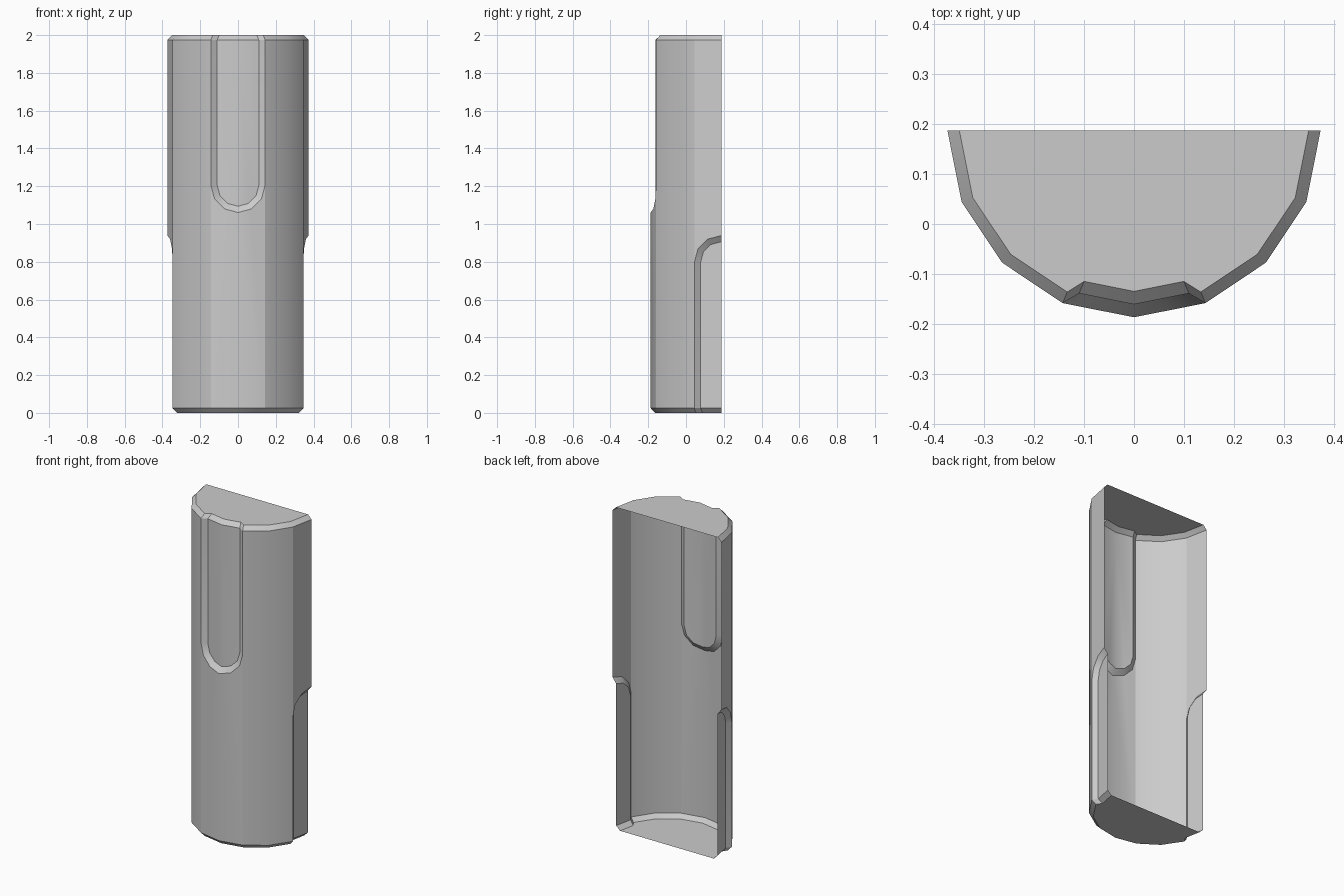
import bpy, bmesh
from math import sin, cos, tan, pi, radians
from mathutils import Vector

if "Cube" in bpy.data.objects:
    bpy.data.objects.remove(bpy.data.objects["Cube"])

R, H = 0.374, 2.0            # 16-sided radius and height
RC, C = 0.35, 0.025          # chamfered end radius and chamfer height
D = 0.026                    # slot depth
SLOT_Z, R_IN = 1.204, 0.11   # slot arc centre height and inner radius
BACK = R / 2                 # y of the open flat back
STEPS = 3

bm = bmesh.new()


def ring(k, r, z):
    """Corner k (22.5 degree steps from the front) of the 16-gon."""
    a = k * pi / 8
    return (r * sin(a), r * cos(a), z)


def panel(x, z, d=0.0):
    """Point on the front facet, sunk by d."""
    return (x, R - tan(pi / 16) * x - d, z)


def add(points):
    """Add a face plus its copies: swapped end for end, and left to right."""
    for swap in (False, True):
        for side in (1, -1):
            vs = []
            for x, y, z in points:
                if swap:
                    x, y, z = y, x, H - z
                vs.append(bm.verts.new(Vector((side * x, BACK - y, z))))
            bm.faces.new(vs)


# Slot outline, from the bottom of the arc up to the straight side
r_out = R * sin(pi / 8)
angles = [i * pi / 2 / STEPS for i in range(STEPS + 1)]
outer = [panel(r_out * sin(a), SLOT_Z - r_out * cos(a)) for a in angles]
inner = [panel(R_IN * sin(a), SLOT_Z - R_IN * cos(a), D) for a in angles]
o_top, i_top, m_top = ring(1, R, H - C), panel(R_IN, H - C, D), panel(0, H - C, D)
o_cap, i_cap, m_cap = ring(1, RC, H), panel(0.1, H, 2 * D), panel(0, H, 2 * D)

# Wall below the slot, slot floor and sloped slot edge
add([ring(0, R, C), ring(1, R, C)] + outer[::-1])
add(inner + [i_top, m_top])
rim_o, rim_i = outer + [o_top], inner + [i_top]
for j in range(len(rim_o) - 1):
    add([rim_o[j], rim_o[j + 1], rim_i[j + 1], rim_i[j]])

# Chamfer where the slot meets the end
add([m_top, i_top, i_cap, m_cap])
add([i_top, o_top, o_cap, i_cap])
# Chamfer at the other end of the same panel
add([ring(0, RC, 0), ring(1, RC, 0), ring(1, R, C), ring(0, R, C)])

# Plain wall facet with both chamfers
levels = [(RC, 0), (R, C), (R, H - C), (RC, H)]
for (r0, z0), (r1, z1) in zip(levels, levels[1:]):
    add([ring(1, r0, z0), ring(2, r0, z0), ring(2, r1, z1), ring(1, r1, z1)])

# End cap
add([(0, 0, H), m_cap, i_cap] + [ring(k, RC, H) for k in range(1, 5)])

# Weld and face outward
bmesh.ops.remove_doubles(bm, verts=bm.verts, dist=0.0005)
bmesh.ops.recalc_face_normals(bm, faces=bm.faces)
bm.normal_update()
top = max(bm.faces, key=lambda f: f.calc_center_median().z)
if top.normal.z < 0:
    bmesh.ops.reverse_faces(bm, faces=bm.faces)

mesh = bpy.data.meshes.new("slotted_half_shell")
bm.to_mesh(mesh)
bm.free()
obj = bpy.data.objects.new("slotted_half_shell", mesh)
bpy.context.collection.objects.link(obj)
bpy.context.view_layer.objects.active = obj
obj.select_set(True)
bpy.ops.object.shade_smooth_by_angle(angle=radians(30))
